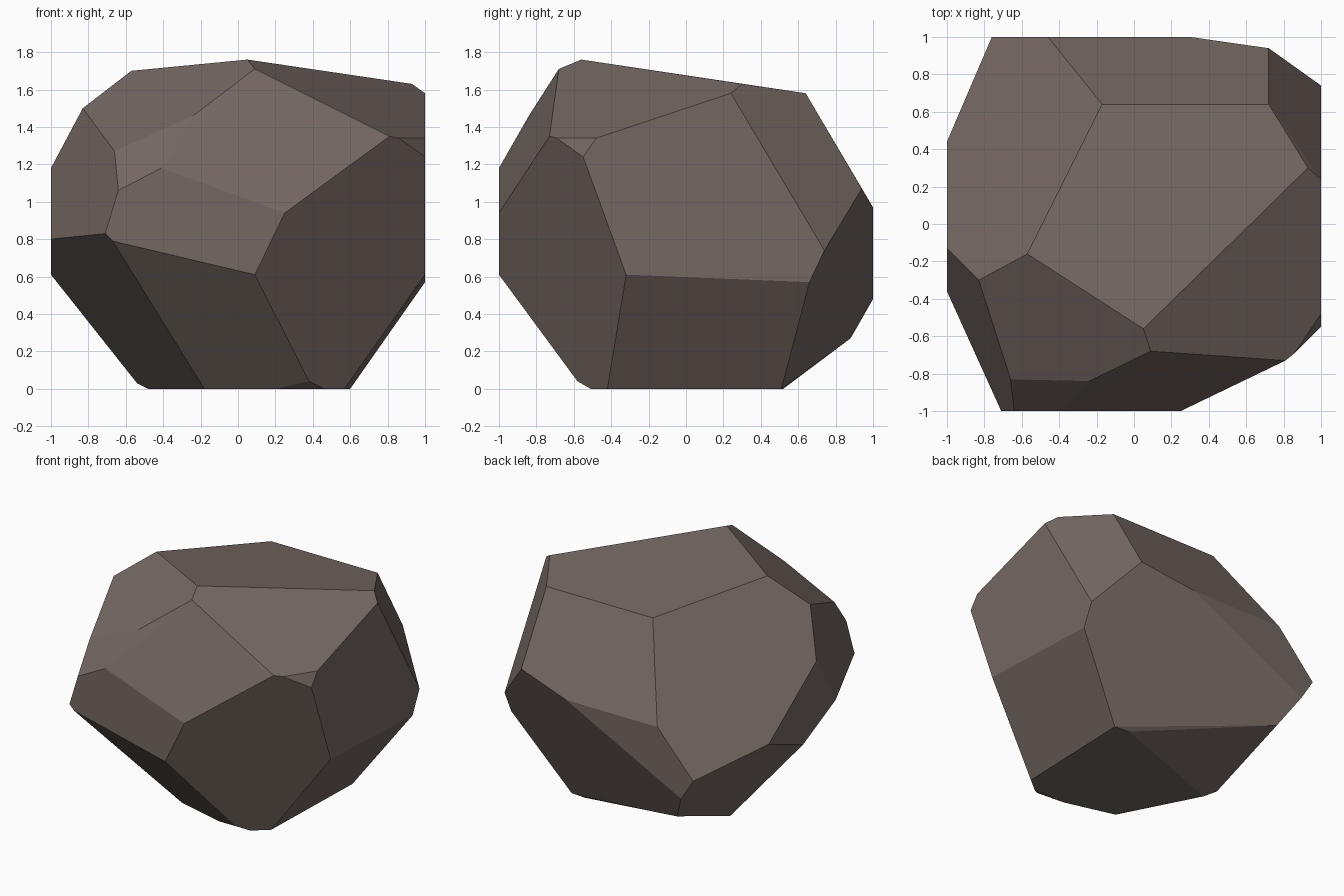
import bpy
import bmesh
import math

default_cube = bpy.data.objects.get("Cube")
if default_cube:
    bpy.data.objects.remove(default_cube, do_unlink=True)

X_AXIS, Y_AXIS, Z_AXIS = range(3)


def flat_side(axis, level, outline):
    """Lift a flat outline into space, on the plane where the axis equals level."""
    corners = []
    for pair in outline:
        point = list(pair)
        point.insert(axis, level)
        corners.append(tuple(point))
    return corners


def make_material(name, colour):
    material = bpy.data.materials.new(name)
    material.use_nodes = True
    material.diffuse_color = colour
    shader = material.node_tree.nodes["Principled BSDF"]
    shader.inputs["Base Color"].default_value = colour
    shader.inputs["Roughness"].default_value = 0.9
    return material


def chiselled_stone(name, corners, material):
    """Wrap the corners in a convex shell and merge it into flat facets."""
    shell = bmesh.new()
    for corner in corners:
        shell.verts.new(corner)
    hull = bmesh.ops.convex_hull(shell, input=shell.verts[:])
    spare = {item for item in hull["geom_interior"] + hull["geom_unused"]
             if isinstance(item, bmesh.types.BMVert)}
    bmesh.ops.delete(shell, geom=list(spare), context="VERTS")
    bmesh.ops.dissolve_limit(shell, angle_limit=math.radians(4),
                             verts=shell.verts[:], edges=shell.edges[:])
    bmesh.ops.recalc_face_normals(shell, faces=shell.faces[:])

    mesh = bpy.data.meshes.new(name)
    shell.to_mesh(mesh)
    shell.free()
    mesh.materials.append(material)
    stone = bpy.data.objects.new(name, mesh)
    bpy.context.scene.collection.objects.link(stone)
    return stone


# Flat sides where the stone reaches its full width and depth
left_side = flat_side(X_AXIS, 1, [
    (.24, 1.58), (-.48, 1.34), (-.55, 1.24),
    (-.32, .61), (.66, .57), (.74, .74)])
right_side = flat_side(X_AXIS, -1, [
    (-.13, 1.18), (-.36, .8), (.03, .61), (.44, .77)])
front_side = flat_side(Y_AXIS, -1, [
    (-.71, .83), (-.67, .79), (.09, .61),
    (.25, .94), (-.41, 1.18), (-.64, 1.06)])
back_side = flat_side(Y_AXIS, 1, [
    (.3, .97), (-.46, .97), (-.76, .64), (-.66, .48)])

# Resting face on the ground
underside = flat_side(Z_AXIS, 0, [
    (-.18, -.41), (.2, -.51), (.46, -.51), (.57, -.42),
    (.6, .51), (.48, .52), (-.48, .17)])

# Tilted crown, and the shoulder corners below it
crown = [
    (.05, -.56, 1.76), (.09, -.68, 1.71), (-.57, -.16, 1.7),
    (.93, .3, 1.63), (-.17, .64, 1.58), (.72, .64, 1.58)]
shoulders = [
    (-.83, -.3, 1.5), (.72, .94, 1.07), (-.66, -.83, 1.27),
    (-.24, -.84, 1.46), (.81, -.73, 1.35), (.86, -.69, 1.34)]

# Chipped corners just above the ground
lower_chips = [(.38, -.58, .04), (-.54, .88, .27), (-.54, .24, .03)]

stone_brown = make_material("stone_brown", (.175, .138, .123, 1))
chiselled_stone(
    "rock",
    left_side + right_side + front_side + back_side
    + underside + crown + shoulders + lower_chips,
    stone_brown)
